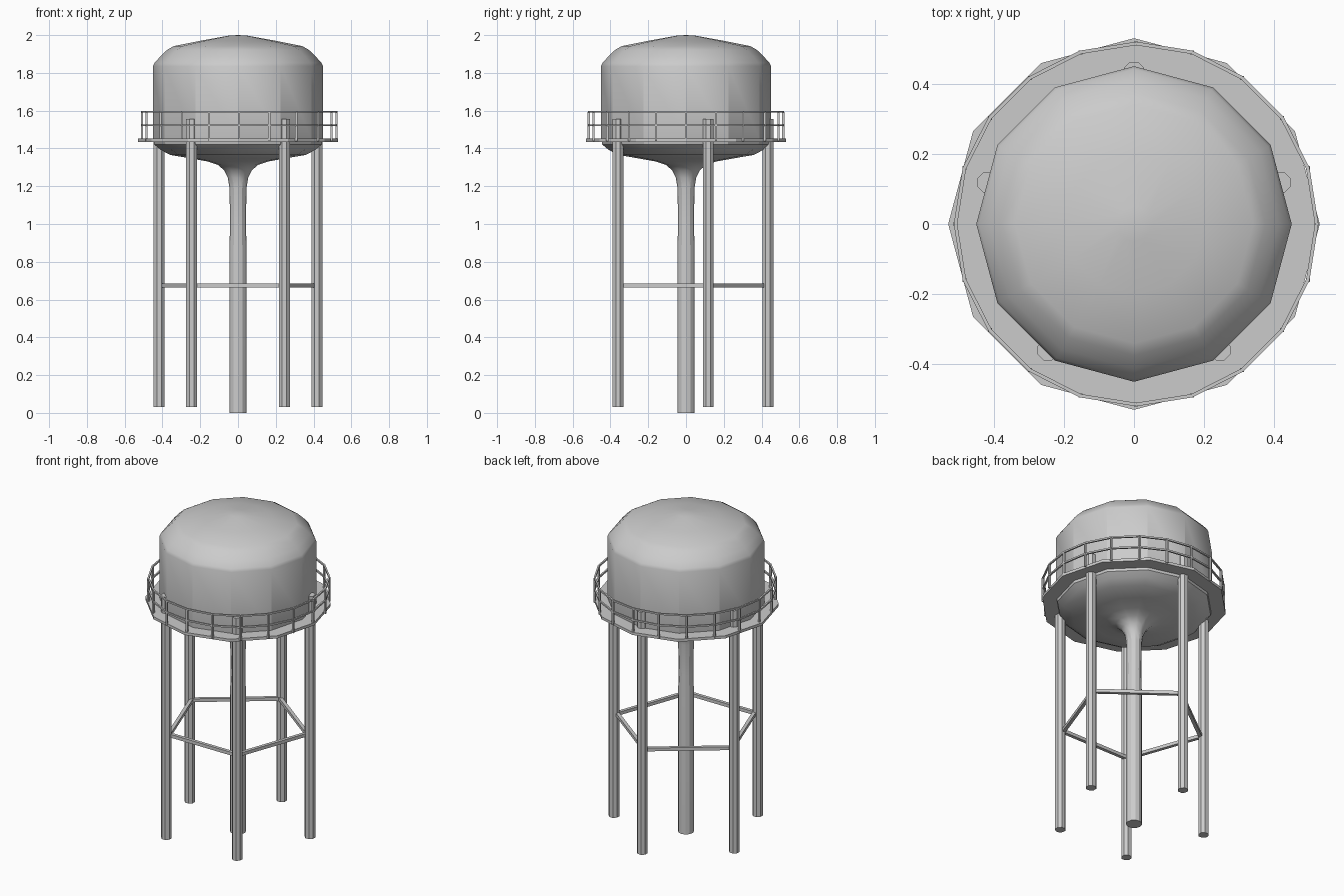
import bpy, bmesh
from math import sin, cos, pi, radians
from mathutils import Vector, Matrix

if "Cube" in bpy.data.objects:
    bpy.data.objects.remove(bpy.data.objects["Cube"])


def finish(bm, name, angle=29):
    bmesh.ops.remove_doubles(bm, verts=bm.verts, dist=1e-5)
    bmesh.ops.recalc_face_normals(bm, faces=bm.faces)
    me = bpy.data.meshes.new(name)
    bm.to_mesh(me)
    bm.free()
    ob = bpy.data.objects.new(name, me)
    bpy.context.collection.objects.link(ob)
    bpy.ops.object.select_all(action='DESELECT')
    ob.select_set(True)
    bpy.context.view_layer.objects.active = ob
    bpy.ops.object.shade_smooth_by_angle(angle=radians(angle))
    return ob


def lathe(name, profile, sides, closed=False, x=0.0):
    """Turn an (r, z) profile around z; closed makes a ring section."""
    bm = bmesh.new()
    rings = [[bm.verts.new((x + r * cos(2 * pi * i / sides),
                            r * sin(2 * pi * i / sides), z))
              for i in range(sides)] if r > 0 else [bm.verts.new((0, 0, z))]
             for r, z in profile]
    pairs = list(zip(rings, rings[1:]))
    if closed:
        pairs.append((rings[-1], rings[0]))
    for a, b in pairs:
        for i in range(sides):
            j = (i + 1) % sides
            if len(a) == 1:
                bm.faces.new((a[0], b[i], b[j]))
            elif len(b) == 1:
                bm.faces.new((a[i], a[j], b[0]))
            else:
                bm.faces.new((a[i], a[j], b[j], b[i]))
    return finish(bm, name)


def bar(name, p, q, radius, sides):
    """Straight prism from p to q."""
    p, q = Vector(p), Vector(q)
    d = q - p
    bm = bmesh.new()
    rot = (Matrix.Translation((p + q) / 2)
           @ d.to_track_quat('Z', 'Y').to_matrix().to_4x4()
           @ Matrix.Rotation(pi / sides, 4, 'Z'))
    bmesh.ops.create_cone(bm, cap_ends=True, segments=sides, radius1=radius,
                          radius2=radius, depth=d.length, matrix=rot)
    return finish(bm, name)


# Tank with domed roof, funnel bottom and central riser pipe
lathe("tank_and_riser", [
    (0, 2.0), (0.05, 1.997), (0.2, 1.97), (0.34, 1.942), (0.375, 1.922),
    (0.413, 1.885), (0.442, 1.853), (0.45, 1.835), (0.45, 1.45), (0.443, 1.42),
    (0.41, 1.393), (0.36, 1.366), (0.25, 1.347), (0.16, 1.331), (0.105, 1.312),
    (0.072, 1.283), (0.054, 1.245), (0.045, 1.19), (0.042, 1.0),
    (0.046, 0.85), (0.046, 0), (0, 0)], 12)

# Walkway plate around the tank
lathe("walkway", [(0.43, 1.435), (0.53, 1.435), (0.53, 1.452), (0.43, 1.452)],
      12, closed=True)

# Handrails and their posts
RAIL_R, RAIL_X, POSTS, t = 0.515, 0.006, 20, 0.005
for name, z in (("top_rail", 1.594), ("middle_rail", 1.523)):
    lathe(name, [(RAIL_R - t, z - t), (RAIL_R + t, z - t),
                 (RAIL_R + t, z + t), (RAIL_R - t, z + t)],
          POSTS, closed=True, x=RAIL_X)
for i in range(POSTS):
    a = 2 * pi * i / POSTS
    x, y = RAIL_X + RAIL_R * cos(a), RAIL_R * sin(a)
    bar(f"rail_post_{i + 1}", (x, y, 1.44), (x, y, 1.594), 0.008, 4)

# Five legs joined by a ring of braces
legs = [(0, 0.434), (-0.418, 0.118), (-0.246, -0.36),
        (0.246, -0.36), (0.418, 0.118)]
for i, (x, y) in enumerate(legs):
    bar(f"leg_{i + 1}", (x, y, 0.03), (x, y, 1.555), 0.031, 8)
    nx, ny = legs[(i + 1) % 5]
    s = 0.96
    bar(f"brace_{i + 1}", (x * s, y * s, 0.675), (nx * s, ny * s, 0.675),
        0.0145, 4)
